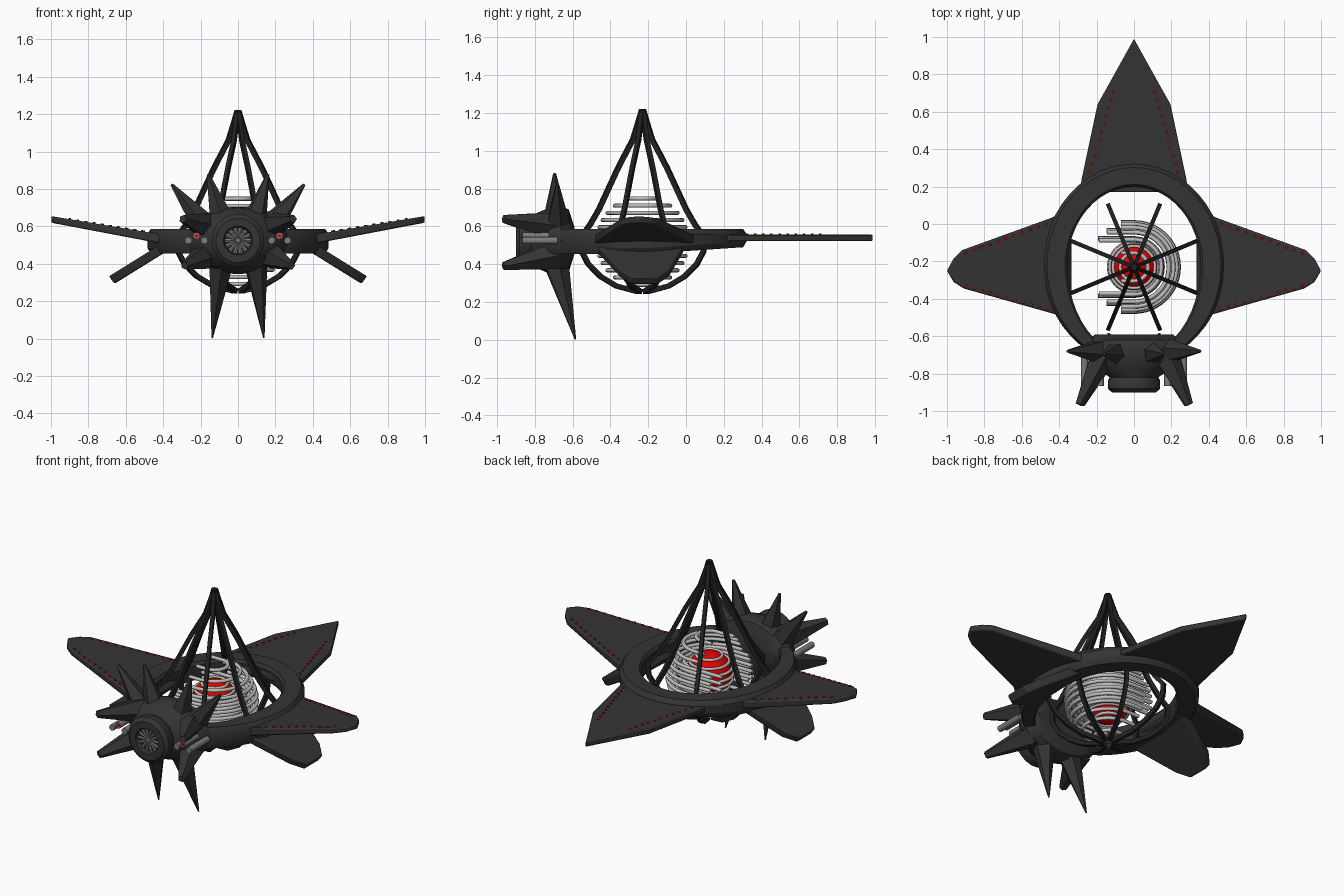
import bpy, bmesh, math
from mathutils import Vector

if "Cube" in bpy.data.objects:
    bpy.data.objects.remove(bpy.data.objects["Cube"])

def material(name, rgb):
    m = bpy.data.materials.new(name)
    m.diffuse_color = (*rgb, 1)
    m.use_nodes = True
    m.node_tree.nodes["Principled BSDF"].inputs["Base Color"].default_value = m.diffuse_color
    return m

HULL = material("charcoal hull", (0.034, 0.034, 0.034))
RIB = material("black ribs", (0.015, 0.015, 0.015))
COIL = material("pale metal", (0.52, 0.52, 0.52))
GREY = material("mid grey metal", (0.2, 0.2, 0.2))
RED = material("glowing red", (0.85, 0.0, 0.0))
CX, CY, CZ = 0, -0.23, 0.52          # centre of the core

def finish(name, bm, mat, smooth=None, bevel=0):
    bmesh.ops.recalc_face_normals(bm, faces=bm.faces)
    me = bpy.data.meshes.new(name)
    bm.to_mesh(me)
    bm.free()
    ob = bpy.data.objects.new(name, me)
    bpy.context.collection.objects.link(ob)
    me.materials.append(mat)
    if bevel:
        b = ob.modifiers.new("bevel", 'BEVEL')
        b.width, b.segments, b.limit_method = bevel, 2, 'ANGLE'
    if smooth:
        bpy.ops.object.select_all(action='DESELECT')
        ob.select_set(True)
        bpy.context.view_layer.objects.active = ob
        bpy.ops.object.shade_smooth_by_angle(angle=math.radians(smooth))
    return ob

def loft(bm, rings, closed=False, caps=True):
    """Skin a list of point loops."""
    vs = [[bm.verts.new(p) for p in r] for r in rings]
    n = len(vs[0])
    pairs = list(zip(vs, vs[1:])) + ([(vs[-1], vs[0])] if closed else [])
    for a, b in pairs:
        for i in range(n):
            j = (i + 1) % n
            bm.faces.new((a[i], a[j], b[j], b[i]))
    if caps and not closed:
        bm.faces.new(vs[0][::-1])
        bm.faces.new(vs[-1])

def spike(bm, base, tip, r0, r1, n=6):
    base, tip = Vector(base), Vector(tip)
    q = (tip - base).to_track_quat('Z', 'Y')
    circle = [Vector((math.cos(2*math.pi*i/n), math.sin(2*math.pi*i/n), 0)) for i in range(n)]
    loft(bm, [[base + q @ (c*r0) for c in circle], [tip + q @ (c*r1) for c in circle]])

def tubes(name, paths, radius, mat, cyclic=False):
    cu = bpy.data.curves.new(name, 'CURVE')
    cu.dimensions, cu.bevel_depth, cu.bevel_resolution = '3D', radius, 2
    cu.use_fill_caps = True
    for pts in paths:
        s = cu.splines.new('POLY')
        s.points.add(len(pts) - 1)
        for p, co in zip(s.points, pts):
            p.co = (*co, 1)
        s.use_cyclic_u = cyclic
    ob = bpy.data.objects.new(name, cu)
    bpy.context.collection.objects.link(ob)
    cu.materials.append(mat)

# Oval ring hull, longer towards the front
bm = bmesh.new()
rings = []
for i in range(48):
    a = 2*math.pi*i/48
    c, s = math.cos(a), math.sin(a)
    zb = 0.455 + 0.035*max(s, 0)
    inner = Vector((0.355*c, -0.22 + (0.42 if s > 0 else 0.49)*s))
    outer = Vector((0.485*c, -0.22 + (0.54 if s > 0 else 0.53)*s))
    prof = [(0.1, zb), (0, zb+0.02), (0, 0.57), (0.1, 0.587), (0.85, 0.587), (1, 0.56), (1, zb+0.03), (0.85, zb)]
    rings.append([(*inner.lerp(outer, t), z) for t, z in prof])
loft(bm, rings, closed=True)
finish("ring_hull", bm, HULL, 30)

# Upper wings, lower wings and tail
upper = [(0.38, 0.06), (0.45, 0.03), (0.92, -0.14), (0.965, -0.185), (1.0, -0.25),
         (0.965, -0.31), (0.91, -0.345), (0.43, -0.48), (0.38, -0.48)]
lower = [(0.36, 0.0), (0.44, -0.02), (0.63, -0.09), (0.69, -0.15), (0.69, -0.29), (0.63, -0.35), (0.44, -0.46), (0.36, -0.48)]
def wing_top(x):
    return 0.558 + (x - 0.42)*0.168
for side, word in ((1, "right"), (-1, "left")):
    bm = bmesh.new()
    loft(bm, [[(side*x, y, wing_top(x)) for x, y in upper],
              [(side*x, y, 0.51 + (x - 0.42)*0.19) for x, y in upper]])
    finish(word + "_upper_wing", bm, HULL, 30, 0.008)
    bm = bmesh.new()
    loft(bm, [[(side*x, y, 0.47 - (x - 0.47)*0.62) for x, y in lower],
              [(side*(x - 0.03), y, 0.43 - (x - 0.47)*0.62) for x, y in lower]])
    finish(word + "_lower_wing", bm, HULL, 30, 0.008)
half = [(0.29, 0.17), (0.28, 0.24), (0.195, 0.64), (0.15, 0.72)]
tail = half + [(0, 0.99)] + [(-x, y) for x, y in half[::-1]]
bm = bmesh.new()
loft(bm, [[(x, y, z) for x, y in tail] for z in (0.557, 0.522)])
finish("tail_fin", bm, HULL, 30, 0.006)

# Red marker lights along the wing and tail edges
bm = bmesh.new()
def lights(a, b, count, top):
    for i in range(count):
        x, y = Vector(a).lerp(Vector(b), i/(count - 1))
        for s in (1, -1):
            z = top(x)
            spike(bm, (s*x, y, z - 0.004), (s*x, y, z + 0.006), 0.008, 0.006, 8)
lights((0.47, 0.0), (0.9, -0.155), 11, wing_top)
lights((0.46, -0.455), (0.9, -0.33), 11, wing_top)
lights((0.235, 0.28), (0.11, 0.71), 11, lambda x: 0.557)
finish("marker_lights", bm, RED)

# Nose hull with flared collar and hollow nozzle
bm = bmesh.new()
prof = [(-0.59, 0.21, 0.07), (-0.62, 0.24, 0.165), (-0.66, 0.27, 0.18), (-0.72, 0.25, 0.175), (-0.78, 0.19, 0.15),
        (-0.82, 0.13, 0.13), (-0.84, 0.14, 0.14), (-0.88, 0.14, 0.14), (-0.9, 0.118, 0.118), (-0.9, 0.078, 0.078), (-0.87, 0.068, 0.068)]
loft(bm, [[(rx*math.cos(2*math.pi*i/32), y, 0.525 + rz*math.sin(2*math.pi*i/32)) for i in range(32)]
          for y, rx, rz in prof])
finish("nose_hull", bm, HULL, 35)

# Nozzle grille
bm = bmesh.new()
spike(bm, (0, -0.86, 0.525), (0, -0.875, 0.525), 0.07, 0.07, 24)
finish("nozzle_disc", bm, RIB)
bm = bmesh.new()
for i in range(14):
    a = 2*math.pi*i/14
    spike(bm, (0, -0.878, 0.525), (0.07*math.cos(a), -0.878, 0.525 + 0.07*math.sin(a)), 0.004, 0.01, 6)
spike(bm, (0, -0.87, 0.525), (0, -0.89, 0.525), 0.018, 0.012, 12)
finish("nozzle_spokes", bm, GREY)

# Collar spikes: base, tip, base radius, tip radius
spikes = [((0.09, -0.69, 0.64), (0.16, -0.695, 0.88), 0.066, 0.008),
          ((0.19, -0.68, 0.62), (0.355, -0.68, 0.825), 0.066, 0.008),
          ((0.16, -0.68, 0.6), (0.295, -0.965, 0.64), 0.08, 0.022),
          ((0.16, -0.68, 0.45), (0.285, -0.965, 0.39), 0.08, 0.022),
          ((0.09, -0.69, 0.42), (0.138, -0.585, 0.003), 0.07, 0.004)]
bm = bmesh.new()
for s in (1, -1):
    for (bx, by, bz), (tx, ty, tz), r0, r1 in spikes:
        spike(bm, (s*bx, by, bz), (s*tx, ty, tz), r0, r1, 5)
finish("collar_spikes", bm, HULL)

# Gun barrels beside the nozzle, the upper one red tipped
bm, bt = bmesh.new(), bmesh.new()
for s in (1, -1):
    for x, z in ((0.18, 0.525), (0.222, 0.55), (0.265, 0.525)):
        spike(bm, (s*x, -0.68, z), (s*x, -0.865, z), 0.019, 0.019, 12)
    spike(bt, (s*0.222, -0.86, 0.55), (s*0.222, -0.869, 0.55), 0.011, 0.011, 10)
finish("gun_barrels", bm, GREY, 40)
finish("gun_tips", bt, RED)

# Eight curved cage ribs of box section
prof = [(0.008, 1.22), (0.025, 1.15), (0.055, 1.06), (0.095, 0.99), (0.14, 0.91), (0.2, 0.79), (0.25, 0.69), (0.3, 0.61),
        (0.355, 0.54), (0.35, 0.47), (0.31, 0.4), (0.24, 0.335), (0.15, 0.285), (0.03, 0.255)]
bm = bmesh.new()
for k in range(8):
    a = math.radians(22.5 + 45*k)
    d, t = Vector((math.cos(a), math.sin(a), 0)), Vector((-math.sin(a), math.cos(a), 0))
    rings = []
    for i, (r, z) in enumerate(prof):
        p, q = prof[max(i - 1, 0)], prof[min(i + 1, len(prof) - 1)]
        nrm = Vector((p[1] - q[1], q[0] - p[0])).normalized()
        n3 = d*nrm.x + Vector((0, 0, nrm.y))
        c = Vector((CX, CY, z)) + d*r
        h = 0.008 if i == 0 else 0.013
        rings.append([c + n3*h*u + t*0.011*v for u, v in ((1, 1), (1, -1), (-1, -1), (-1, 1))])
    loft(bm, rings)
finish("cage_ribs", bm, RIB, 40)

# Red core
bm = bmesh.new()
bmesh.ops.create_uvsphere(bm, u_segments=32, v_segments=20, radius=0.132)
bmesh.ops.translate(bm, verts=bm.verts, vec=(CX, CY, CZ))
finish("red_core", bm, RED, 60)

# Coils: U shaped bars open to the left, and full hoops hugging the core
R = 0.24
bars, hoops = [], []
for k in range(-6, 7):
    z = 0.038*k
    surf = math.sqrt(R*R - z*z)
    for j in range(3 if abs(k) < 3 else 1):
        r = surf - 0.043*j
        end = -max(0.07, math.sqrt(max(0, 0.0605 - z*z - r*r)))
        arc = [(r*math.cos(math.pi*(i/24 - 0.5)), CY + r*math.sin(math.pi*(i/24 - 0.5)), CZ + z) for i in range(25)]
        bars.append([(end, CY - r, CZ + z)] + arc + [(end, CY + r, CZ + z)])
    if abs(k) < 4:
        r = math.sqrt(0.136**2 - z*z)
        hoops.append([(r*math.cos(math.pi*i/16), CY + r*math.sin(math.pi*i/16), CZ + z) for i in range(32)])
tubes("outer_coils", bars, 0.011, COIL)
tubes("core_hoops", hoops, 0.009, COIL, True)
